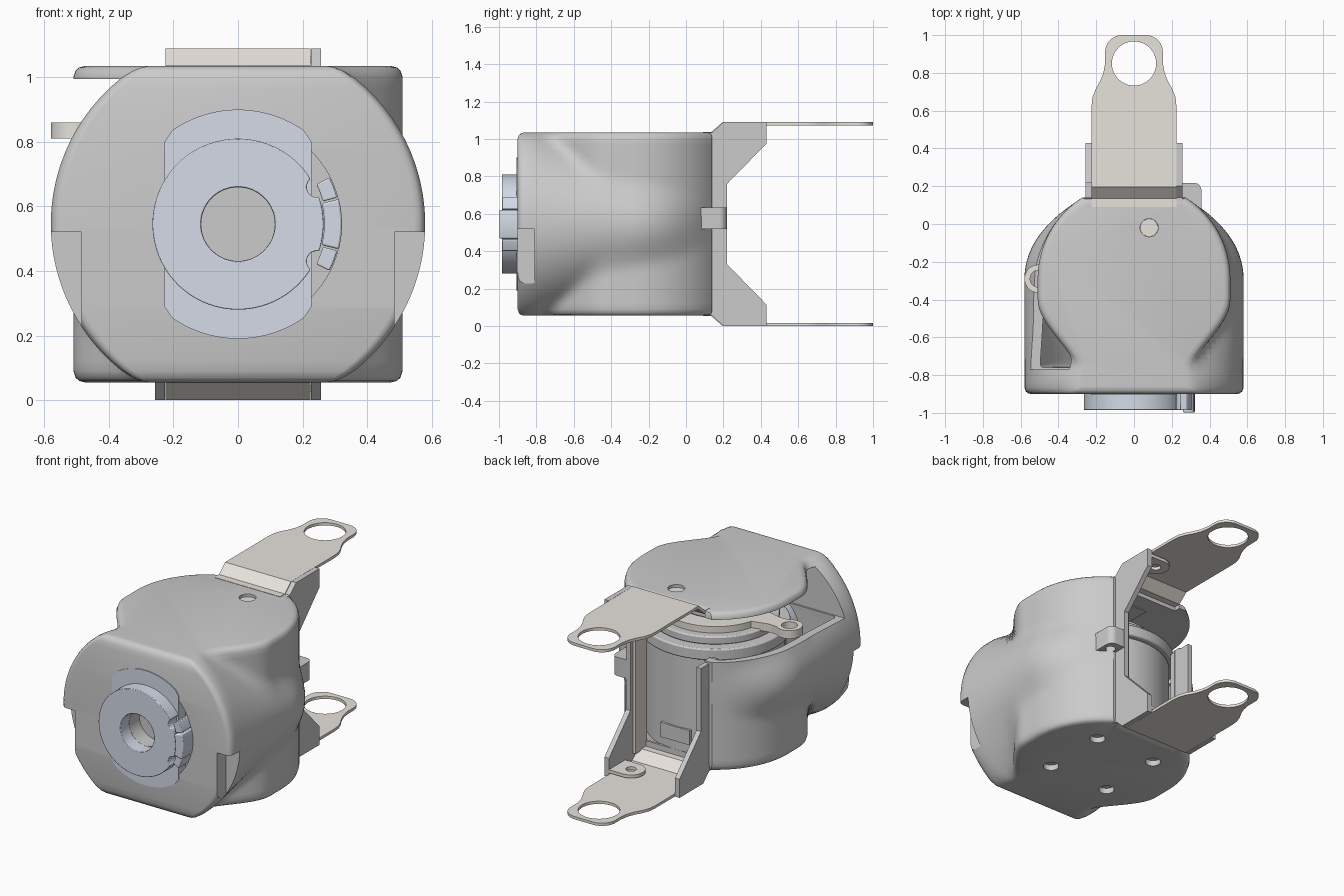
import bpy, bmesh
from math import sin, cos, pi, sqrt, radians

if "Cube" in bpy.data.objects:
    bpy.data.objects.remove(bpy.data.objects["Cube"])

ZC = 0.545          # mid height of the whole model
YC = -0.29          # axis of the upright drum


def material(name, c):
    m = bpy.data.materials.new(name)
    m.diffuse_color = (*c, 1)
    m.use_nodes = True
    m.node_tree.nodes["Principled BSDF"].inputs["Base Color"].default_value = m.diffuse_color
    return m


BEIGE = material("beige_metal", (0.80, 0.76, 0.71))
BLUE = material("pale_blue_metal", (0.66, 0.71, 0.80))


def make(name, verts, faces, mat=None):
    me = bpy.data.meshes.new(name)
    bm = bmesh.new()
    vs = [bm.verts.new(v) for v in verts]
    for f in faces:
        bm.faces.new([vs[i] for i in f])
    bmesh.ops.recalc_face_normals(bm, faces=bm.faces)
    bm.to_mesh(me)
    bm.free()
    ob = bpy.data.objects.new(name, me)
    bpy.context.collection.objects.link(ob)
    if mat:
        me.materials.append(mat)
    return ob


def stack(name, rings, mat=None):
    n = len(rings[0])
    faces = [tuple(range(n)), tuple(range((len(rings) - 1) * n, len(rings) * n))]
    for r in range(len(rings) - 1):
        for i in range(n):
            j = (i + 1) % n
            faces.append((r * n + i, r * n + j, (r + 1) * n + j, (r + 1) * n + i))
    return make(name, [p for ring in rings for p in ring], faces, mat)


def prism(name, pts, a, b, axis='z', mat=None):
    put = {'z': lambda u, v, w: (u, v, w), 'y': lambda u, v, w: (u, w, v),
           'x': lambda u, v, w: (w, u, v)}[axis]
    return stack(name, [[put(u, v, w) for u, v in pts] for w in (a, b)], mat)


def arc(cx, cy, r, a0=0, a1=360, n=64):
    full = abs(a1 - a0) == 360
    k = n if full else n - 1
    return [(cx + r * cos(radians(a0 + (a1 - a0) * i / k)),
             cy + r * sin(radians(a0 + (a1 - a0) * i / k))) for i in range(n)]


def rect(x0, y0, x1, y1):
    return [(x0, y0), (x1, y0), (x1, y1), (x0, y1)]


def boolean(ob, cutters, op='DIFFERENCE'):
    bpy.context.view_layer.objects.active = ob
    for c in cutters:
        c.hide_render = True
        m = ob.modifiers.new("bool", 'BOOLEAN')
        m.operation, m.solver, m.object = op, 'EXACT', c
        bpy.ops.object.modifier_apply(modifier=m.name)
        bpy.data.objects.remove(c)


def bevel(ob, w):
    m = ob.modifiers.new("bevel", 'BEVEL')
    m.width, m.segments, m.limit_method = w, 2, 'ANGLE'
    m.angle_limit = radians(40)


# Half width of the housing: teardrop drum blended with a sideways barrel
def half_width(y, z):
    if y > YC:
        base = sqrt(max(0, 0.51 ** 2 - (y - YC) ** 2))
        w = 0.58 * sqrt(max(0, 1 - ((y - YC) / 0.46) ** 2))
    else:
        t = min(1, max(0, (-0.40 - y) / 0.45))
        base = 0.51 - 0.24 * t * t * (3 - 2 * t)
        w = 0.58
    if y < -0.82:
        h = 0.58
    elif y < -0.6:
        h = 0.58 - 0.09 * (y + 0.82) / 0.22
    else:
        h = 0.49 - 0.19 * (y + 0.6) / 0.7
    bulge = w * sqrt(max(0, 1 - ((z - ZC) / h) ** 2))
    k = 0.05
    s = max(k - abs(base - bulge), 0) / k
    return max(base, bulge) + s * s * k / 4


def skin(name, y0, y1, z0, z1, inset, r):
    edge = [(0, r), (r * .13, r * .5), (r * .4, r * .2), (r, 0)]
    zs = [(z0 + d, i) for d, i in edge]
    zs += [(z0 + r + (z1 - z0 - 2 * r) * k / 28, 0) for k in range(1, 28)]
    zs += [(z1 - d, i) for d, i in reversed(edge)]
    ys = edge + [(r + (y1 - y0 - r) * k / 36, 0) for k in range(1, 37)]
    rings = []
    for z, iz in zs:
        side = []
        for d, iy in ys:
            y = y0 + d
            yy = y0 + iz + (y - y0) * (1 - 1.5 * iz / (y1 - y0))
            side.append((half_width(y, z) - inset - max(iz, iy), yy, z))
        rings.append(side + [(-x, y, z) for x, y, z in reversed(side)])
    return stack(name, rings)


# Hollow housing with its openings
housing = skin("housing", -0.90, 0.14, 0.055, 1.035, 0, 0.035)
cut = [skin("cavity", -0.76, 0.09, 0.10, 0.99, 0.05, 0.02),
       prism("side_window", [(-.7, -.77), (-.1, -.77), (-.1, -.01), (.22, -.01), (.22, .3), (-.7, .3)], .73, .995),
       prism("rear_gap", rect(-.225, 0, .225, .3), .105, .985),
       prism("rear_trim", rect(-.226, .1, .226, .31), 0, 1.1),
       prism("lock_pocket", [(0.1, ZC)] + arc(0, ZC, .32, -47, 47, 20), -1, -.82, 'y'),
       prism("bore", arc(0, ZC, .114), -1, -.80, 'y'),
       prism("screw_hole", arc(.08, -.02, .048, n=32), .9, 1.1)]
for s in (-1, 1):
    cut.append(prism("front_notch", rect(*sorted((s * .485, s * .65))[:1], .15, max(s * .485, s * .65), .52), -1, -.81, 'y'))
    for t in (-1, 1):
        cut.append(prism("base_hole", arc(s * .21, YC + t * .21, .045, n=32), 0, .095))
boolean(housing, cut)

# Rear side flanges (the left one is only below the window)
low = [(.06, .055), (.14, .055), (.2, 0), (.43, 0), (.43, .115), (.22, .33)]
high = [(y, 1.09 - z) for y, z in reversed(low)]
prism("right_flange", low + high, .226, .257, 'x')
prism("left_flange", low + [(.22, .72), (.06, .72)], -.257, -.226, 'x')

# Side cable clip on the right
clip = prism("side_clip", [(.24, .06), (.357, .06)] + arc(.317, .178, .04, 0, 90, 8) + [(.24, .218)], .52, .635)
boolean(clip, [prism("clip_hole", arc(.305, .15, .03, n=24), .4, .6)])

# Bent mounting arms, top and mirrored below, each with a screw tab
half = [(.225, .2), (.225, .62), (.22, .67), (.205, .71), (.18, .755), (.162, .80), (.153, .85)]
half += arc(.063, .91, .09, 0, 90, 10)
outline = half + [(-x, y) for x, y in reversed(half)]
bend = [(.09, 1.02), (.142, 1.02), (.205, 1.073), (.205, 1.09), (.196, 1.09), (.135, 1.037), (.09, 1.037)]
for label, f in (("upper", lambda z: z), ("lower", lambda z: 1.09 - z)):
    arm = prism(label + "_arm", outline, f(1.073), f(1.09), mat=BEIGE)
    boolean(arm, [prism("eye", arc(0, .85, .117), -1, 2)])
    prism(label + "_arm_bend", [(y, f(z)) for y, z in bend], -.225, .225, 'x', BEIGE)
    tab = prism(label + "_tab", [(.23, .27), (.23, .43)] + arc(.13, .35, .08, 90, 270, 20),
                f(1.045), f(1.065), mat=BEIGE)
    boolean(tab, [prism("tab_hole", arc(.13, .35, .03, n=24), -1, 2)])
prism("arm_link_strip", rect(.205, .09, .224, .2), .06, 1.03, mat=BEIGE)

# Inner drum and rings
for name, r, a, b in (("inner_drum", .39, .09, .70), ("drum_rim", .42, .70, .77),
                      ("drum_collar", .36, .77, .82), ("drum_hub", .2, .86, .93)):
    bevel(prism(name, arc(0, YC, r, n=72), a, b), .008)
prism("drum_label_plate", rect(-.1, .05, .1, .108), .16, .25)
prism("cover_screw", arc(.08, -.02, .047, n=32), .93, 1.018, mat=BEIGE)

# Lever with an eye on the left
lever = prism("side_lever", arc(0, YC, .31, -165, 165, 56) + [(-.40, YC + .055)]
              + arc(-.505, YC, .075, 50, 310, 24) + [(-.40, YC - .055)], .81, .86, mat=BEIGE)
boolean(lever, [prism("lever_eye", arc(-.505, YC, .045, n=32), 0, 1)])

# Front shaft, face plate and lock segments
top = arc(0, ZC, .355, 55, 125, 20)
plate_pts = [(.228, .70), (.228, .80)] + top + [(-.228, .80), (-.228, .29)]
plate_pts += [(x, 2 * ZC - z) for x, z in reversed(top)] + [(.228, .29), (.228, .39)]
plate = prism("face_plate", plate_pts, -.905, -.84, 'y', BLUE)
shaft = prism("front_shaft", arc(0, ZC, .265, n=96), -.985, -.86, 'y', BLUE)
boolean(shaft, [prism("notch", arc(.245, ZC + s * .115, .032, n=24), -1.1, -.8, 'y') for s in (-1, 1)])
for ob in (plate, shaft):
    boolean(ob, [prism("bore", arc(0, ZC, .115), -1.1, -.7, 'y')])
bevel(shaft, .006)


def segment(name, r0, r1, a0, a1, y0):
    pts = arc(0, ZC, r0, a0, a1, 14) + arc(0, ZC, r1, a1, a0, 14)
    bevel(prism(name, pts, y0, -.83, 'y', BLUE), .006)


segment("lock_centre", .267, .322, -14, 14, -.998)
for label, s in (("upper", 1), ("lower", -1)):
    segment(label + "_lock_side", .272, .318, s * 15, s * 27, -.985)
prism("inner_shaft", arc(0, ZC, .25), -.775, -.62, 'y', BLUE)

# Smooth shading with sharp edges kept
bpy.ops.object.select_all(action='DESELECT')
for ob in bpy.context.scene.objects:
    ob.select_set(True)
    bpy.context.view_layer.objects.active = ob
bpy.ops.object.shade_smooth_by_angle(angle=radians(32))
